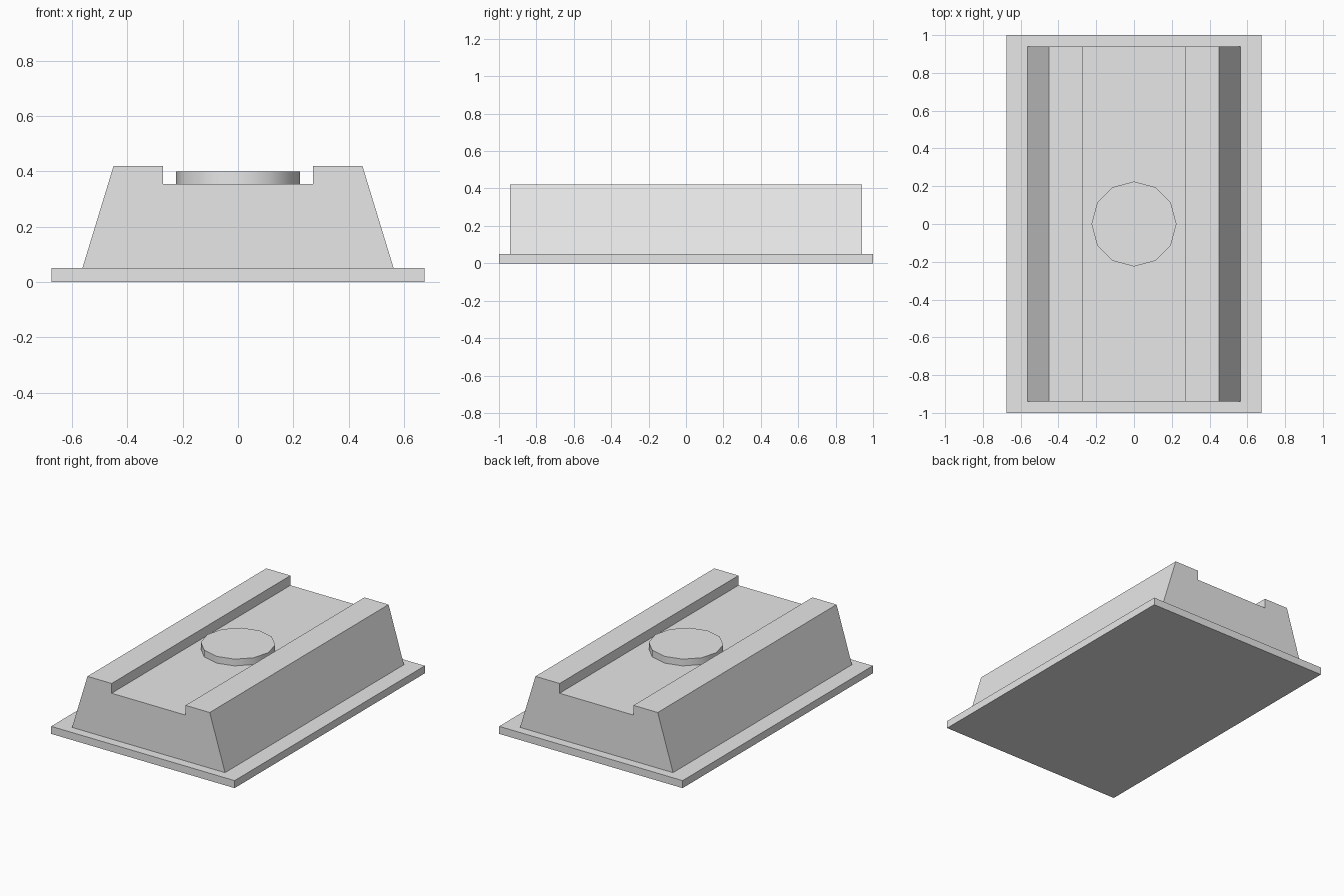
import bpy, bmesh, math

if "Cube" in bpy.data.objects:
    bpy.data.objects.remove(bpy.data.objects["Cube"])

grey = bpy.data.materials.new("light grey")
grey.diffuse_color = (0.8, 0.8, 0.8, 1)
grey.use_nodes = True
grey.node_tree.nodes["Principled BSDF"].inputs["Base Color"].default_value = grey.diffuse_color


def finish(name, bm):
    bmesh.ops.recalc_face_normals(bm, faces=bm.faces)
    mesh = bpy.data.meshes.new(name)
    bm.to_mesh(mesh)
    bm.free()
    mesh.materials.append(grey)
    obj = bpy.data.objects.new(name, mesh)
    bpy.context.collection.objects.link(obj)
    return obj


def extrude_profile(name, half, y):
    """Mirror a half profile of (x, z) points and extrude it from -y to y."""
    bm = bmesh.new()
    points = half + [(-x, z) for x, z in reversed(half)]
    face = bm.faces.new([bm.verts.new((x, -y, z)) for x, z in points])
    new = bmesh.ops.extrude_face_region(bm, geom=[face])["geom"]
    verts = [v for v in new if isinstance(v, bmesh.types.BMVert)]
    bmesh.ops.translate(bm, verts=verts, vec=(0, 2 * y, 0))
    return finish(name, bm)


# Flat base plate
extrude_profile("base_plate", [(0.675, 0), (0.675, 0.05)], 1.0)

# Tapered body with a channel between two raised rails
extrude_profile("channelled_body",
                [(0.563, 0.05), (0.45, 0.42), (0.272, 0.42), (0.272, 0.355)], 0.94)

# Twelve-sided disc in the channel, with a smooth rim
bm = bmesh.new()
ring = [bm.verts.new((0.225 * math.cos(i * math.pi / 6),
                      0.225 * math.sin(i * math.pi / 6), 0.355)) for i in range(12)]
face = bm.faces.new(ring)
new = bmesh.ops.extrude_face_region(bm, geom=[face])["geom"]
bmesh.ops.translate(bm, verts=[v for v in new if isinstance(v, bmesh.types.BMVert)],
                    vec=(0, 0, 0.045))
disc = finish("round_disc", bm)
bpy.context.view_layer.objects.active = disc
disc.select_set(True)
bpy.ops.object.shade_smooth_by_angle(angle=math.radians(40))
